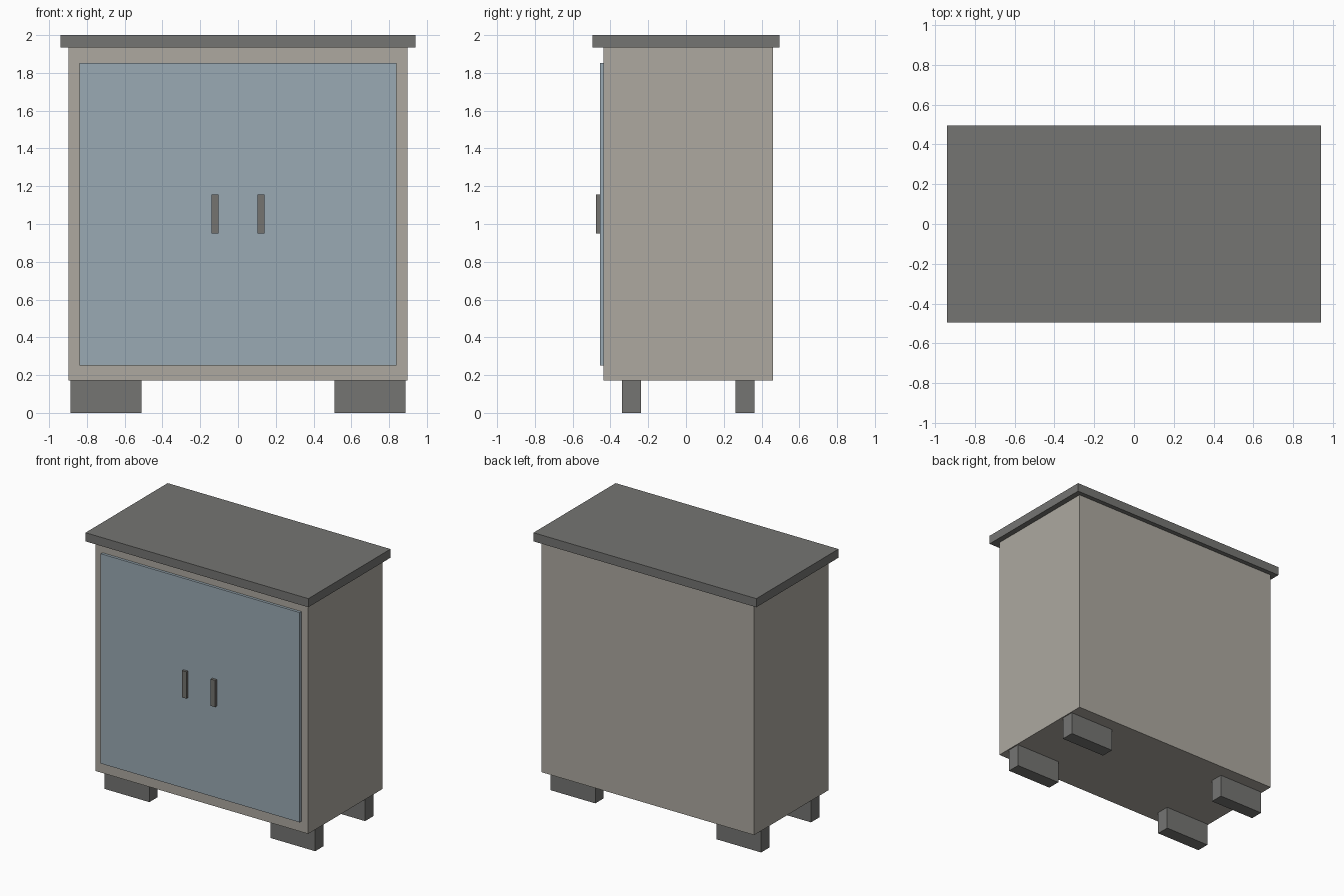
import bpy

if "Cube" in bpy.data.objects:
    bpy.data.objects.remove(bpy.data.objects["Cube"], do_unlink=True)


def material(name, rgb):
    mat = bpy.data.materials.new(name)
    mat.use_nodes = True
    color = (*rgb, 1.0)
    mat.diffuse_color = color
    bsdf = next(n for n in mat.node_tree.nodes if n.type == 'BSDF_PRINCIPLED')
    bsdf.inputs["Base Color"].default_value = color
    return mat


def box(name, x, y, z, mat):
    """Box from (min, max) ranges along each axis."""
    ranges = (x, y, z)
    bpy.ops.mesh.primitive_cube_add(size=1, location=[(a + b) / 2 for a, b in ranges])
    obj = bpy.context.object
    obj.name = obj.data.name = name
    obj.scale = [b - a for a, b in ranges]
    bpy.ops.object.transform_apply(location=False, rotation=False, scale=True)
    obj.data.materials.append(mat)
    return obj


dark_grey = material("dark grey", (0.178, 0.178, 0.171))
warm_grey = material("warm dark grey", (0.178, 0.174, 0.16))
beige = material("warm beige", (0.418, 0.397, 0.352))
blue = material("pale blue", (0.323, 0.402, 0.456))

# Carcass, worktop and door panel
box("cabinet_body", (-0.897, 0.897), (-0.436, 0.46), (0.172, 1.934), beige)
box("worktop", (-0.94, 0.94), (-0.495, 0.495), (1.934, 2.0), dark_grey)
box("door_panel", (-0.839, 0.839), (-0.456, -0.436), (0.252, 1.852), blue)

# Handles and feet, repeated on both sides
for side, s in (("left", 1), ("right", -1)):
    box(f"{side}_handle", sorted((s * 0.103, s * 0.14)), (-0.476, -0.456),
        (0.951, 1.155), warm_grey)
    for place, y in (("front", -0.288), ("back", 0.313)):
        box(f"{place}_{side}_foot", sorted((s * 0.511, s * 0.888)),
            (y - 0.05, y + 0.05), (0, 0.172), dark_grey)
